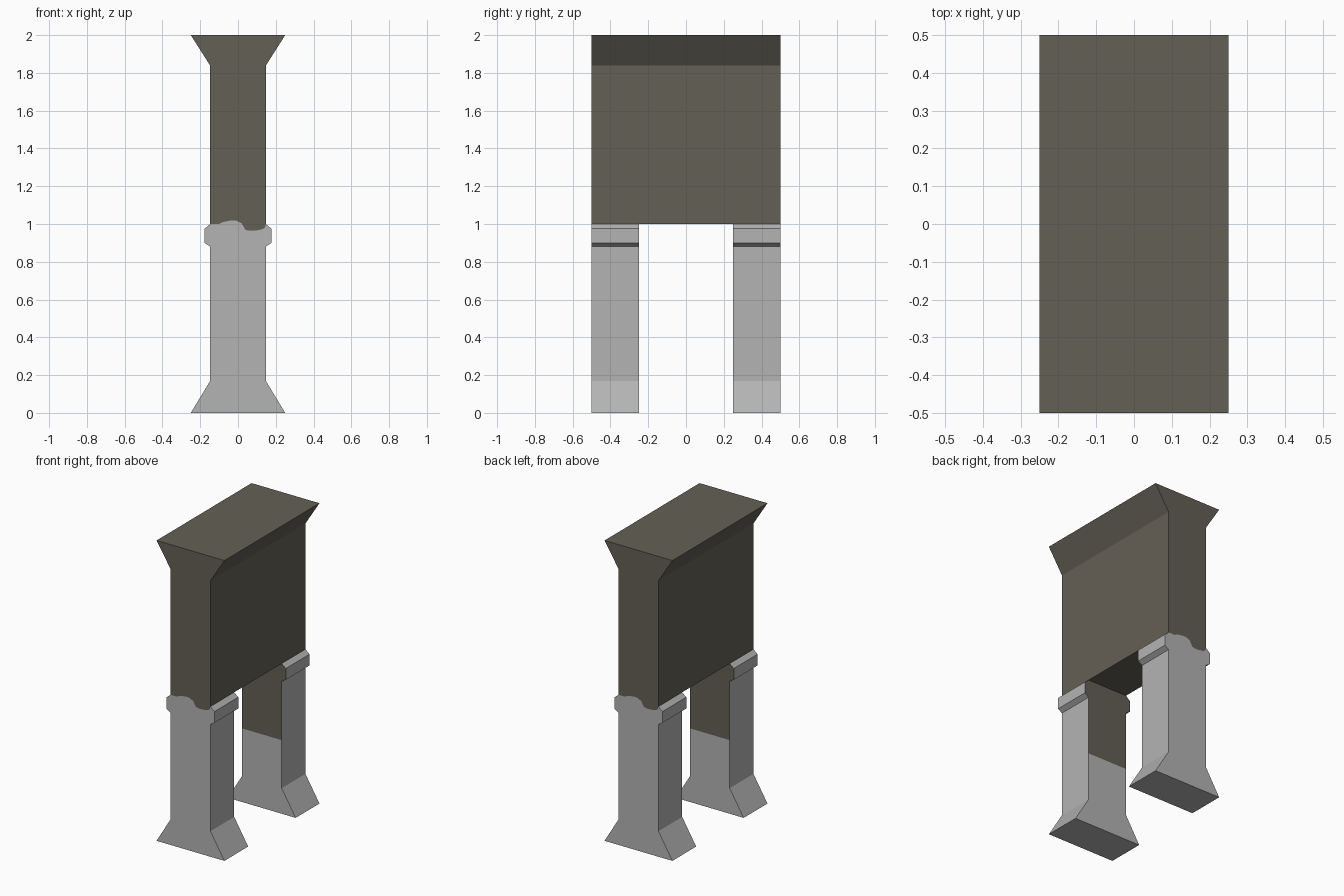
import bpy, bmesh

if "Cube" in bpy.data.objects:
    bpy.data.objects.remove(bpy.data.objects["Cube"])

def material(name, rgb):
    m = bpy.data.materials.new(name)
    m.diffuse_color = (*rgb, 1)
    m.use_nodes = True
    m.node_tree.nodes["Principled BSDF"].inputs["Base Color"].default_value = m.diffuse_color
    return m

GREY = material("pale stone", (0.456, 0.456, 0.456))
DARK = material("dark brown stone", (0.127, 0.117, 0.092))

W, F, C = 0.147, 0.25, 0.177      # shaft, flare and collar half widths
D, INNER, SPLIT = 0.5, 0.25, 0.49  # half depth, inner leg face, inner colour change

# wavy colour boundary on the outer ends, left to right
wave = [(-W, 1.0), (-0.1, 1.0), (-0.08, 1.01), (-0.04, 1.018), (-0.01, 1.018),
        (0.02, 1.003), (0.04, 0.968), (0.07, 0.964), (0.1, 0.966),
        (0.13, 0.973), (0.143, 0.982), (W, 1.0)]

# right half outlines, bottom to top
leg_half = [(F, 0), (W, 0.17), (W, 0.88), (C, 0.9), (C, 0.975), (W, 1.0)]
body_half = [(W, 1.0), (W, 1.838), (F, 2.0)]

def mirrored(half):
    return half + [(-x, z) for x, z in reversed(half)]

def at(points, y):
    return [(x, y, z) for x, z in points]

def walls(points, y0, y1):
    """Quads along y for each edge of an open counter-clockwise outline."""
    return [[(a[0], y0, a[1]), (a[0], y1, a[1]), (b[0], y1, b[1]), (b[0], y0, b[1])]
            for a, b in zip(points, points[1:])]

def turned(face):
    return [(-x, -y, z) for x, y, z in face]

def build(name, faces):
    """faces: list of (corner list, material index)"""
    bm = bmesh.new()
    for pts, mat in faces:
        bm.faces.new([bm.verts.new(p) for p in pts]).material_index = mat
    bmesh.ops.remove_doubles(bm, verts=bm.verts, dist=1e-5)
    me = bpy.data.meshes.new(name)
    bm.to_mesh(me)
    bm.free()
    me.materials.append(GREY)
    me.materials.append(DARK)
    bpy.context.collection.objects.link(bpy.data.objects.new(name, me))

# upper block: flared top, wavy lower edge at both ends, underside between legs
body = mirrored(body_half)
end = at(wave + body[1:-1], -D)
faces = [(f, 1) for f in walls(body, -D, D)]
faces += [(end, 1), (turned(end), 1)]
faces += [(f, 1) for f in walls([(-W, 1.0), (W, 1.0)], -INNER, INNER)]
build("upper_block", faces)

# legs: flared foot, collar, wavy outer end, two-colour inner end
leg = mirrored(leg_half)
outer = at(leg_half + wave[-2:0:-1] + leg[len(leg_half):], -D)
upper = [(W, SPLIT)] + leg[2:-2] + [(-W, SPLIT)]
lower = [leg[0], leg[1], (W, SPLIT), (-W, SPLIT), leg[-2], leg[-1]]
sides = walls(leg_half, -D, -INNER) + walls(leg[len(leg_half):] + leg[:1], -D, -INNER)
front = [(f, 0) for f in sides + [outer]]
front += [(at(upper, -INNER)[::-1], 1), (at(lower, -INNER)[::-1], 0)]
build("front_leg", front)
build("back_leg", [(turned(f), m) for f, m in front])
